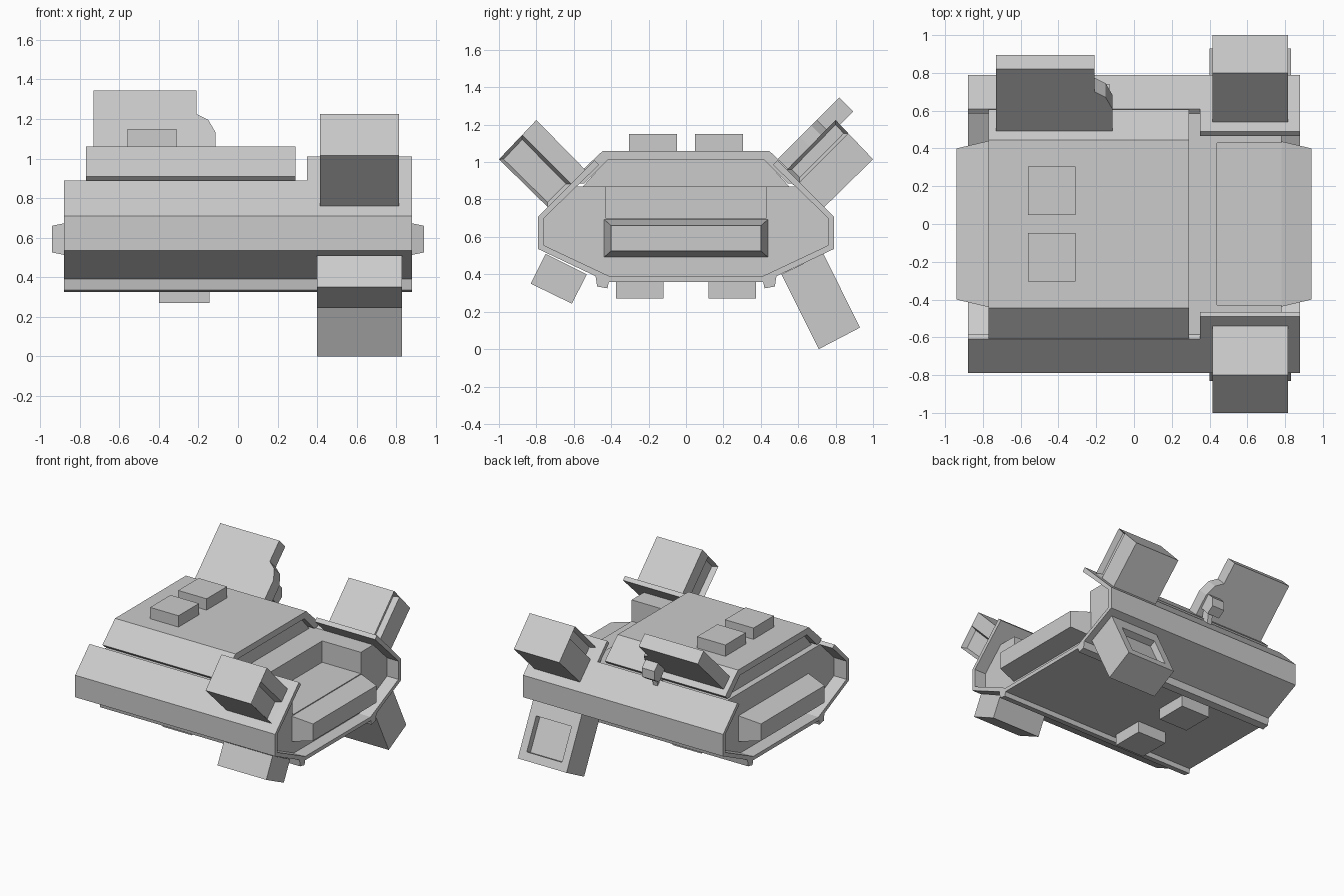
import bpy, bmesh

if "Cube" in bpy.data.objects:
    bpy.data.objects.remove(bpy.data.objects["Cube"])


def finish(name, bm):
    bmesh.ops.recalc_face_normals(bm, faces=bm.faces)
    me = bpy.data.meshes.new(name)
    bm.to_mesh(me)
    bm.free()
    ob = bpy.data.objects.new(name, me)
    bpy.context.collection.objects.link(ob)
    return ob


def prism(name, pts, x0, x1, recess=None, axis='x'):
    """Extrude a (y, z) profile along x; recess = (face test, inset, depth)."""
    bm = bmesh.new()
    a = [bm.verts.new((x0, y, z)) for y, z in pts]
    b = [bm.verts.new((x1, y, z)) for y, z in pts]
    bm.faces.new(a)
    bm.faces.new(b[::-1])
    n = len(pts)
    for i in range(n):
        bm.faces.new((a[i], a[(i + 1) % n], b[(i + 1) % n], b[i]))
    bmesh.ops.recalc_face_normals(bm, faces=bm.faces)
    bm.normal_update()
    if recess:
        test, inset, depth = recess
        bmesh.ops.inset_individual(bm, faces=[f for f in bm.faces if test(f.normal)],
                                   thickness=inset, depth=-depth)
    return finish(name, bm)


def sym(half):
    """Right half profile from top to bottom -> closed symmetric profile."""
    return half + [(-y, z) for y, z in half[::-1]]


def box(name, x0, x1, y0, y1, z0, z1):
    return prism(name, [(y0, z0), (y1, z0), (y1, z1), (y0, z1)], x0, x1)


def lerp(p, q, t):
    return (p[0] + (q[0] - p[0]) * t, p[1] + (q[1] - p[1]) * t)


# Outer hull shell: open C section
outer = [(.61, .89), (.79, .71), (.79, .535), (.42, .36)]
inner = [(.585, .87), (.76, .70), (.76, .555), (.41, .39)]
prism("hull_shell", sym(outer) + sym(inner)[::-1], -.88, .88)

# Raised shell flanks and keel rails on both sides
for s, side in ((1, "rear"), (-1, "front")):
    prism(side + "_flank", [(s * y, z) for y, z in
          [(.49, 1.01), (.61, .89), (.585, .87), (.465, .985)]], .35, .88)
    prism(side + "_keel_rail", [(s * y, z) for y, z in
          [(.41, .37), (.42, .325), (.475, .335), (.485, .40)]], -.88, .88)

# Inner body with a central notch at the +x end
prism("inner_body", sym(inner), -.77, .44)
prism("inner_body_low", sym(inner[1:]), .44, .78)
for s in (1, -1):
    prism("notch_side_block", [(s * y, z) for y, z in
          [(.43, .87), (.585, .87), (.76, .70), (.43, .70)]], .44, .78)

# Top deck: thick cover over a recessed core
deck_in = [(.42, 1.01), (.545, .885)]
prism("top_deck", [(.545, .885), (.42, 1.01), (-.42, 1.01), (-.545, .885), (-.58, .885),
                   (-.605, .91), (-.445, 1.06), (.445, 1.06), (.605, .91), (.58, .885)],
      -.77, .29)
prism("deck_core", sym([(.42, 1.015), (.56, .86)]), -.72, .24)

# Tapered bumpers at both ends
for s in (1, -1):
    bm = bmesh.new()
    rings = []
    for x, w, z0, z1 in ((.70, .44, .49, .695), (.77, .44, .49, .695), (.94, .40, .525, .66)):
        rings.append([bm.verts.new((s * x, y, z)) for y, z in
                      ((-w, z0), (w, z0), (w, z1), (-w, z1))])
    for r, q in zip(rings, rings[1:]):
        for i in range(4):
            bm.faces.new((r[i], r[(i + 1) % 4], q[(i + 1) % 4], q[i]))
    bm.faces.new(rings[0])
    bm.faces.new(rings[-1])
    finish("bumper", bm)

# Pads on the deck and under the hull
for s in (1, -1):
    y0, y1 = sorted((s * .048, s * .305))
    box("deck_pad", -.56, -.31, y0, y1, 1.05, 1.15)
    y0, y1 = sorted((s * .12, s * .375))
    box("belly_pad", -.40, -.145, y0, y1, .27, .37)

# Upper angled pods: plain part plus part with recessed ends
ends = lambda n: abs(n.x) > .9
for s, side, t0, t1 in ((-1, "front", 0, .62), (1, "rear", .66, 1)):
    a, b, c, d = [(s * y, z) for y, z in [(1, 1.015), (.80, 1.225), (.54, .96), (.74, .76)]]

    def slab(u, v):
        return [lerp(a, b, u), lerp(a, b, v), lerp(d, c, v), lerp(d, c, u)]
    prism(side + "_pod_recessed", slab(t0, t1), .415, .815, (ends, .025, .04))
    plain = slab(t1, 1) if t0 == 0 else slab(0, t0)
    prism(side + "_pod_solid", plain, .415, .815)

# Lower feet: long rear leg with a window, short front foot
prism("rear_leg", [(.735, .51), (.93, .115), (.71, 0), (.51, .40)], .40, .83)
leg = bpy.data.objects["rear_leg"]
cut = prism("leg_window_cutter", [(.82, .43), (.94, .19), (.855, .15), (.735, .39)], .46, .77)
cut.hide_render = True
cut.hide_viewport = False
cut.display_type = 'WIRE'
m = leg.modifiers.new("window", 'BOOLEAN')
m.object = cut
m.solver = 'EXACT'
bpy.context.view_layer.objects.active = leg
bpy.ops.object.modifier_apply(modifier=m.name)
bpy.data.objects.remove(cut)
prism("front_foot", [(-.75, .51), (-.53, .40), (-.61, .243), (-.83, .35)], .40, .83)

# Tilted rear plate: outline in (x, distance up the slope)
bm = bmesh.new()
outline = [(-.73, 0), (-.115, 0), (-.115, .12), (-.15, .18), (-.21, .21), (-.21, .33), (-.73, .33)]
lo = [bm.verts.new((x, .49 + t, 1.015 + t)) for x, t in outline]
f = bm.faces.new(lo)
ext = bmesh.ops.extrude_face_region(bm, geom=[f])
bm.faces.ensure_lookup_table()
for v in [g for g in ext["geom"] if isinstance(g, bmesh.types.BMVert)]:
    v.co.y += .075
    v.co.z -= .075
if not f.is_valid or len(bm.faces) == len(outline) + 1:
    bm.faces.new(lo)
finish("rear_plate", bm)

# Bracket and strut holding the plate
prism("plate_bracket", [(.60, 1.0), (.68, 1.08), (.74, 1.02), (.74, .95), (.68, .91)], -.24, -.13)
prism("plate_strut", [(.60, .98), (.66, .96), (.64, .84), (.57, .88)], -.20, -.16)
